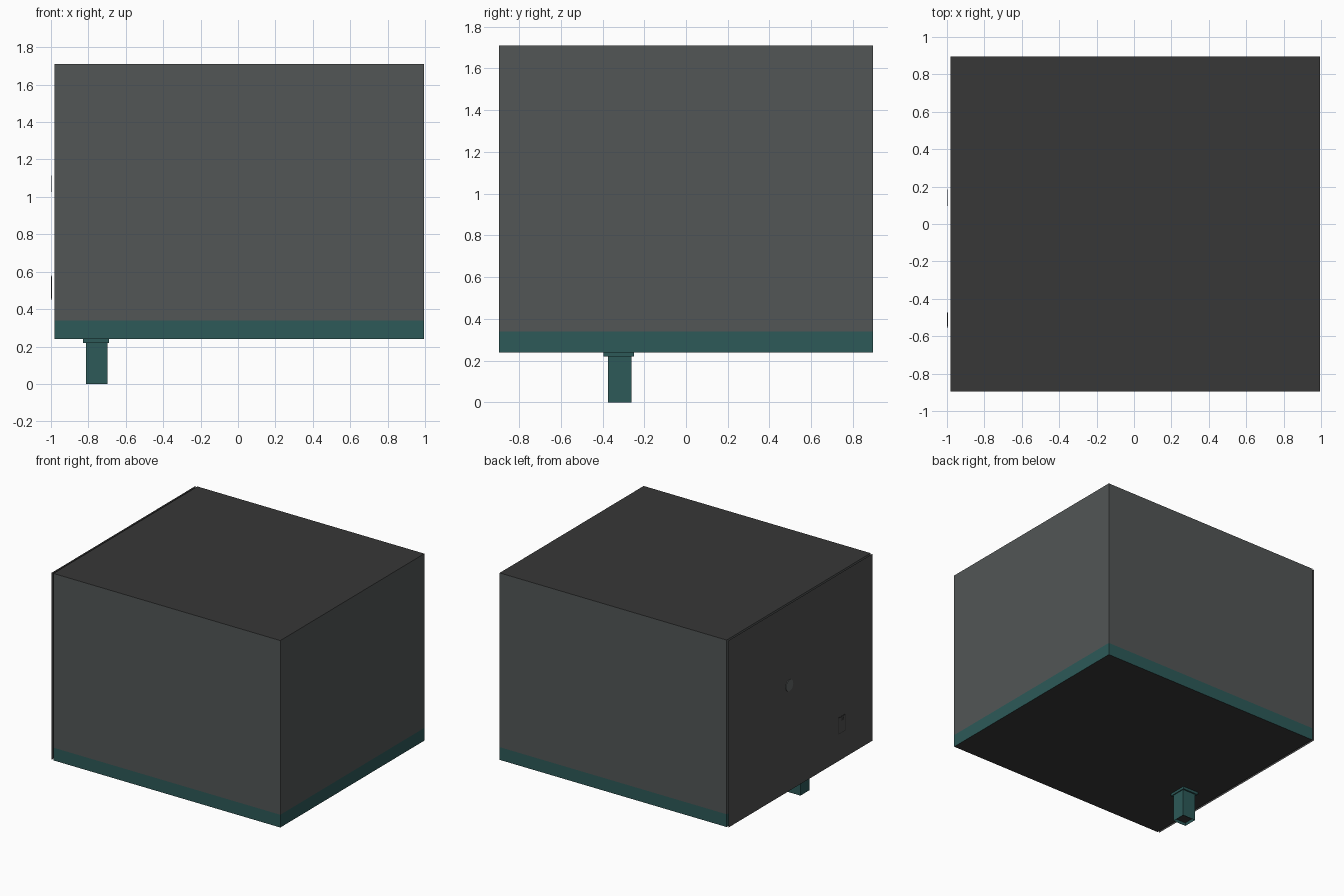
import bpy, bmesh, math
from mathutils import Matrix

if "Cube" in bpy.data.objects:
    bpy.data.objects.remove(bpy.data.objects["Cube"])


def material(name, rgb):
    m = bpy.data.materials.new(name)
    m.diffuse_color = (*rgb, 1)
    m.use_nodes = True
    m.node_tree.nodes["Principled BSDF"].inputs["Base Color"].default_value = m.diffuse_color
    return m


WALL = material("wall grey", (0.085, 0.093, 0.093))
TEAL = material("dark teal", (0.026, 0.100, 0.098))
DARK = material("charcoal", (0.038, 0.038, 0.038))
PANEL = material("panel grey", (0.080, 0.080, 0.080))
LIGHT = material("fitting grey", (0.120, 0.128, 0.128))


def finish(name, bm, mats, rule=None):
    bmesh.ops.recalc_face_normals(bm, faces=bm.faces)
    for f in bm.faces:
        f.material_index = rule(f) if rule else 0
    me = bpy.data.meshes.new(name)
    bm.to_mesh(me)
    bm.free()
    for m in mats:
        me.materials.append(m)
    ob = bpy.data.objects.new(name, me)
    bpy.context.collection.objects.link(ob)
    return ob


def box(name, lo, hi, mats, rule=None):
    bm = bmesh.new()
    size = [h - l for l, h in zip(lo, hi)]
    mid = [(h + l) / 2 for l, h in zip(lo, hi)]
    bmesh.ops.create_cube(bm, size=1, matrix=Matrix.Translation(mid) @ Matrix.Diagonal((*size, 1)))
    return finish(name, bm, mats, rule)


# Main body with dark roof, and the teal base band with dark underside
box("body", (-0.98, -0.895, 0.34), (0.995, 0.895, 1.71), [WALL, DARK],
    lambda f: int(f.normal.z > 0.5))
box("base_band", (-0.98, -0.895, 0.24), (0.995, 0.895, 0.34), [TEAL, DARK],
    lambda f: int(f.normal.z < -0.5))

# Thin sheet closing the left end, standing just off the body
bm = bmesh.new()
bmesh.ops.create_grid(bm, x_segments=1, y_segments=1, size=0.5,
                      matrix=Matrix.Translation((-0.996, 0, 0.975))
                      @ Matrix.Rotation(-math.pi / 2, 4, 'Y')
                      @ Matrix.Diagonal((1.47, 1.79, 1, 1)))
sheet = finish("left_sheet", bm, [PANEL])
if sheet.data.polygons[0].normal.x > 0:
    sheet.data.flip_normals()

# Round port and small hatch with its latch on the left end
bm = bmesh.new()
bmesh.ops.create_cone(bm, cap_ends=True, segments=24, radius1=0.045, radius2=0.045, depth=0.004,
                      matrix=Matrix.Translation((-0.998, 0.14, 1.07))
                      @ Matrix.Rotation(math.pi / 2, 4, 'Y'))
finish("round_port", bm, [LIGHT])
box("hatch_frame", (-0.998, -0.555, 0.45), (-0.995, -0.470, 0.58), [DARK])
box("hatch", (-0.999, -0.549, 0.456), (-0.996, -0.476, 0.574), [PANEL])
box("hatch_latch", (-1.0, -0.535, 0.545), (-0.997, -0.505, 0.565), [DARK])

# Single support leg with mounting flange and recessed dark foot
box("leg_flange", (-0.83, -0.395, 0.22), (-0.69, -0.25, 0.24), [TEAL])
bm = bmesh.new()
bmesh.ops.create_cube(bm, size=1, matrix=Matrix.Translation((-0.755, -0.318, 0.11))
                      @ Matrix.Diagonal((0.115, 0.112, 0.22, 1)))
foot = min(bm.faces, key=lambda f: f.calc_center_median().z)
bmesh.ops.inset_region(bm, faces=[foot], thickness=0.01, depth=0)
bmesh.ops.translate(bm, verts=foot.verts, vec=(0, 0, 0.02))
finish("support_leg", bm, [TEAL, DARK],
       lambda f: int(f.normal.z < -0.5 and f.calc_center_median().z > 0.01))
